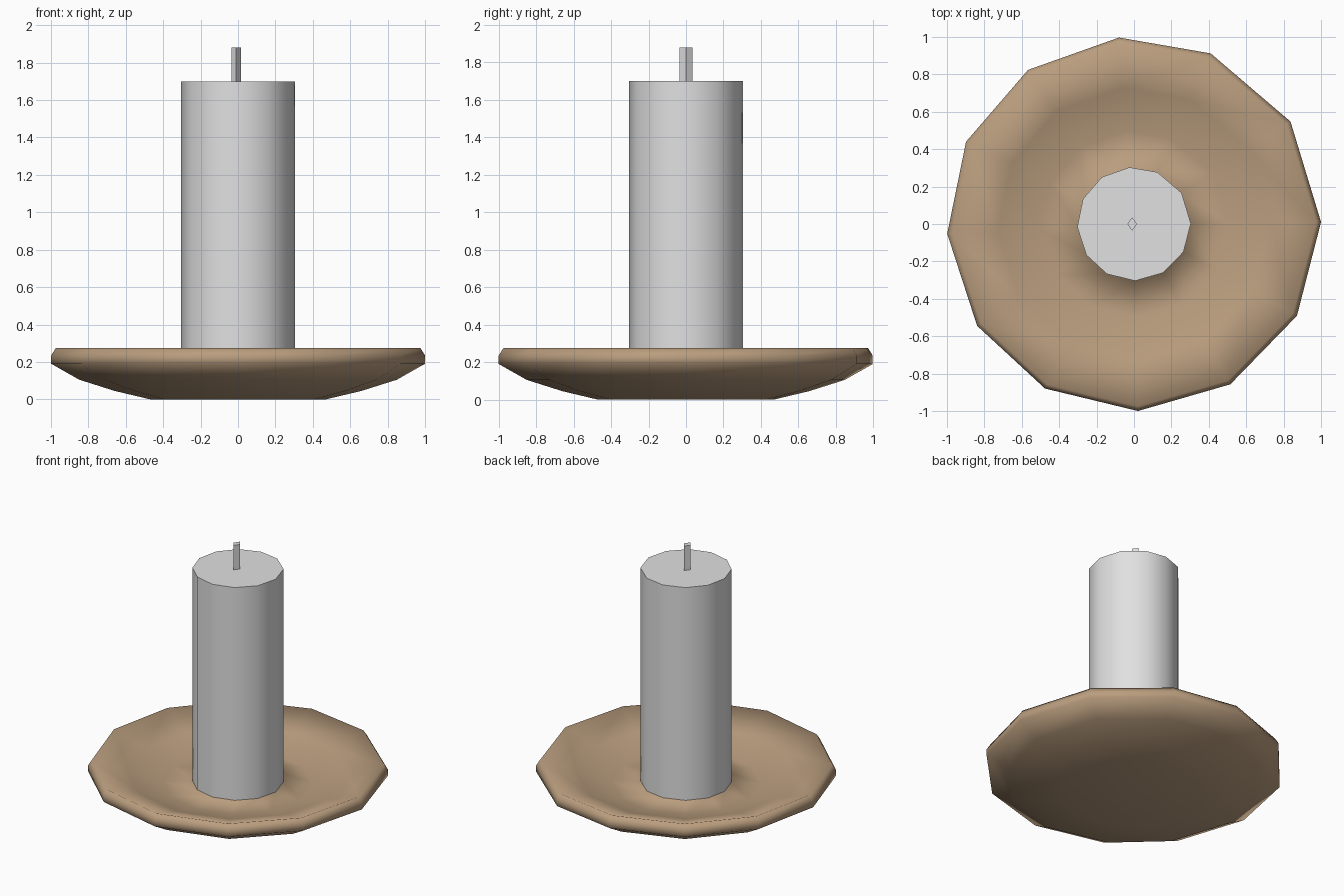
import bpy, bmesh, math

if "Cube" in bpy.data.objects:
    bpy.data.objects.remove(bpy.data.objects["Cube"], do_unlink=True)


def make_material(name, colour):
    mat = bpy.data.materials.new(name)
    mat.use_nodes = True
    mat.diffuse_color = (*colour, 1)
    mat.node_tree.nodes["Principled BSDF"].inputs["Base Color"].default_value = (*colour, 1)
    return mat


wax = make_material("pale grey wax", (0.75, 0.75, 0.75))
clay = make_material("tan clay", (0.49, 0.34, 0.21))

# Slightly uneven twelve-sided outline shared by the dish and the candle
ANGLES = [math.radians(a) for a in
          (0.6, 33.2, 65.8, 94.6, 124.5, 153.9, 183, 213, 241.6, 271.2, 301, 330.6)]


def lathe(name, profile, angles, mat, smooth_angle=None, scale=(1, 1), centre=(0, 0)):
    """Sweep an (r, z) profile round the given angles and cap both ends."""
    bm = bmesh.new()
    rings = [[bm.verts.new((centre[0] + r * scale[0] * math.cos(a),
                            centre[1] + r * scale[1] * math.sin(a), z))
              for a in angles] for r, z in profile]
    n = len(angles)
    for low, high in zip(rings, rings[1:]):
        for i in range(n):
            j = (i + 1) % n
            bm.faces.new((low[i], low[j], high[j], high[i]))
    bm.faces.new(rings[0][::-1])
    bm.faces.new(rings[-1])
    bmesh.ops.recalc_face_normals(bm, faces=bm.faces)
    mesh = bpy.data.meshes.new(name)
    bm.to_mesh(mesh)
    bm.free()
    mesh.materials.append(mat)
    obj = bpy.data.objects.new(name, mesh)
    bpy.context.collection.objects.link(obj)
    if smooth_angle:
        bpy.ops.object.select_all(action="DESELECT")
        obj.select_set(True)
        bpy.context.view_layer.objects.active = obj
        bpy.ops.object.shade_smooth_by_angle(angle=math.radians(smooth_angle))
    return obj


# Shallow dish: underside, rim, sloping top, and a collar hidden in the candle
lathe("dish", [(0.47, 0), (0.66, 0.045), (0.85, 0.105), (1.0, 0.19), (1.0, 0.235),
               (0.975, 0.275), (0.73, 0.195), (0.5, 0.125), (0.3, 0.135), (0.28, 0.4)],
      ANGLES, clay, smooth_angle=89)

# Candle column
lathe("candle", [(0.304, 0.12), (0.304, 1.7)], ANGLES, wax, smooth_angle=40)

# Diamond-shaped wick
lathe("wick", [(1, 1.69), (1, 1.88)], [i * math.pi / 2 for i in range(4)], wax,
      scale=(0.026, 0.036), centre=(-0.01, 0))
